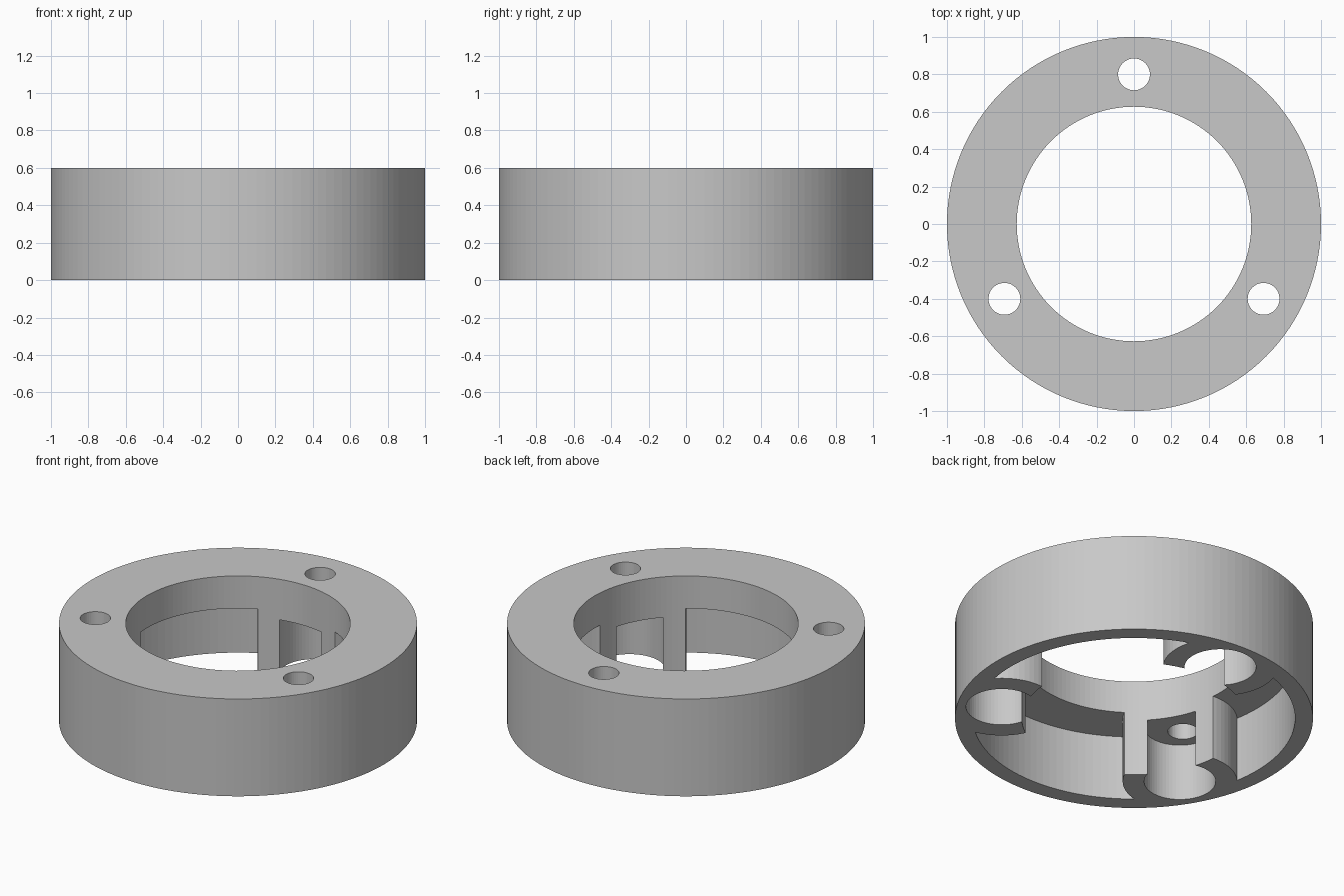
import bpy, bmesh, math
from mathutils import Matrix

if "Cube" in bpy.data.objects:
    bpy.data.objects.remove(bpy.data.objects["Cube"])

BOSS_ANGLES = [math.radians(a) for a in (90, 210, 330)]


def cylinders(name, radius, z0, z1, segments, ring=None):
    """One centred cylinder, or three spread on a ring of the given radius."""
    bm = bmesh.new()
    spots = [(0, 0)] if ring is None else [
        (ring * math.cos(a), ring * math.sin(a)) for a in BOSS_ANGLES]
    for x, y in spots:
        bmesh.ops.create_cone(
            bm, cap_ends=True, segments=segments, radius1=radius, radius2=radius,
            depth=z1 - z0, matrix=Matrix.Translation((x, y, (z0 + z1) / 2)))
    mesh = bpy.data.meshes.new(name)
    bm.to_mesh(mesh)
    bm.free()
    obj = bpy.data.objects.new(name, mesh)
    bpy.context.collection.objects.link(obj)
    return obj


def cut(target, cutter):
    """Subtract the cutter from the target and remove the cutter."""
    mod = target.modifiers.new("cut", 'BOOLEAN')
    mod.operation = 'DIFFERENCE'
    mod.solver = 'EXACT'
    mod.object = cutter
    bpy.context.view_layer.objects.active = target
    bpy.ops.object.modifier_apply(modifier=mod.name)
    bpy.data.objects.remove(cutter)


# Outer body
housing = cylinders("ring_housing", 1.0, 0.0, 0.6, 128)

# Hollow underside, leaving three round bosses standing
cavity = cylinders("cavity", 0.9, -0.1, 0.4, 128)
cut(cavity, cylinders("boss", 0.32, -0.2, 0.5, 64, ring=0.75))
cut(housing, cavity)

# Central bore, which also trims the bosses flush
cut(housing, cylinders("bore", 0.627, -0.2, 0.8, 128))

# Round pockets in the bosses, open towards the bore
cut(housing, cylinders("pocket", 0.2, -0.1, 0.35, 64, ring=0.75))

# Screw holes through the top plate
cut(housing, cylinders("screw_hole", 0.085, 0.2, 0.8, 48, ring=0.8))

# Single grey colour
grey = bpy.data.materials.new("light_grey")
grey.diffuse_color = (0.58, 0.58, 0.58, 1)
grey.use_nodes = True
grey.node_tree.nodes["Principled BSDF"].inputs["Base Color"].default_value = grey.diffuse_color
housing.data.materials.clear()
housing.data.materials.append(grey)
for p in housing.data.polygons:
    p.material_index = 0
    p.use_smooth = False
